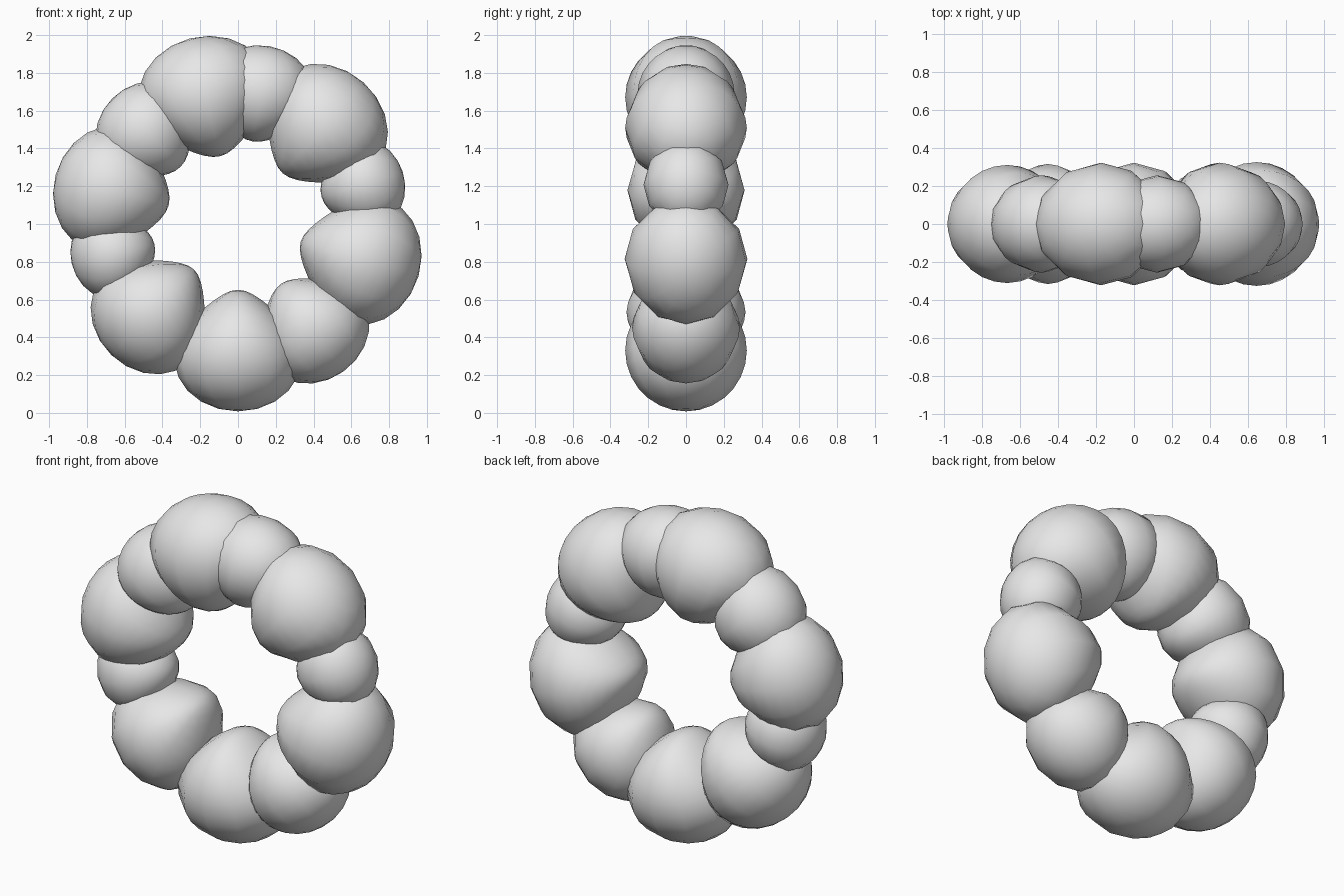
import bpy
import bmesh
from math import sin, cos, radians

cube = bpy.data.objects.get("Cube")
if cube:
    bpy.data.objects.remove(cube, do_unlink=True)

# One plain grey for the whole ring
grey = bpy.data.materials.new("light_grey")
grey.use_nodes = True
colour = (0.8, 0.8, 0.8, 1)
grey.diffuse_color = colour
grey.node_tree.nodes["Principled BSDF"].inputs["Base Color"].default_value = colour

BEND_RADIUS = 0.68
CENTRE_HEIGHT = 1.0


def bead(name, angle, distance, radius):
    """A ball with its poles pointing outwards, bent around the ring centre."""
    bm = bmesh.new()
    bmesh.ops.create_uvsphere(bm, u_segments=12, v_segments=14, radius=radius)
    for v in bm.verts:
        tangent, depth, radial = v.co
        a = radians(angle) - tangent / BEND_RADIUS
        d = distance + radial
        v.co = (d * cos(a), depth, CENTRE_HEIGHT + d * sin(a))
    bmesh.ops.recalc_face_normals(bm, faces=bm.faces)
    for f in bm.faces:
        f.smooth = True
    mesh = bpy.data.meshes.new(name)
    bm.to_mesh(mesh)
    bm.free()
    mesh.materials.append(grey)
    bpy.context.collection.objects.link(bpy.data.objects.new(name, mesh))


# Beads around the ring: name, angle, distance from centre, radius
beads = [
    ("bottom_large_bead", -90, 0.67, 0.322),
    ("lower_left_medium_bead", -54.5, 0.675, 0.285),
    ("left_large_bead", -16, 0.67, 0.325),
    ("left_small_bead", 17.5, 0.69, 0.225),
    ("upper_left_large_bead", 48.5, 0.68, 0.322),
    ("top_small_bead", 80, 0.7, 0.256),
    ("top_large_bead", 104.5, 0.693, 0.322),
    ("upper_right_small_bead", 135, 0.685, 0.256),
    ("right_large_bead", 165, 0.69, 0.31),
    ("right_small_bead", 193.5, 0.68, 0.225),
    ("lower_right_large_bead", 226, 0.65, 0.315),
]
for spec in beads:
    bead(*spec)
